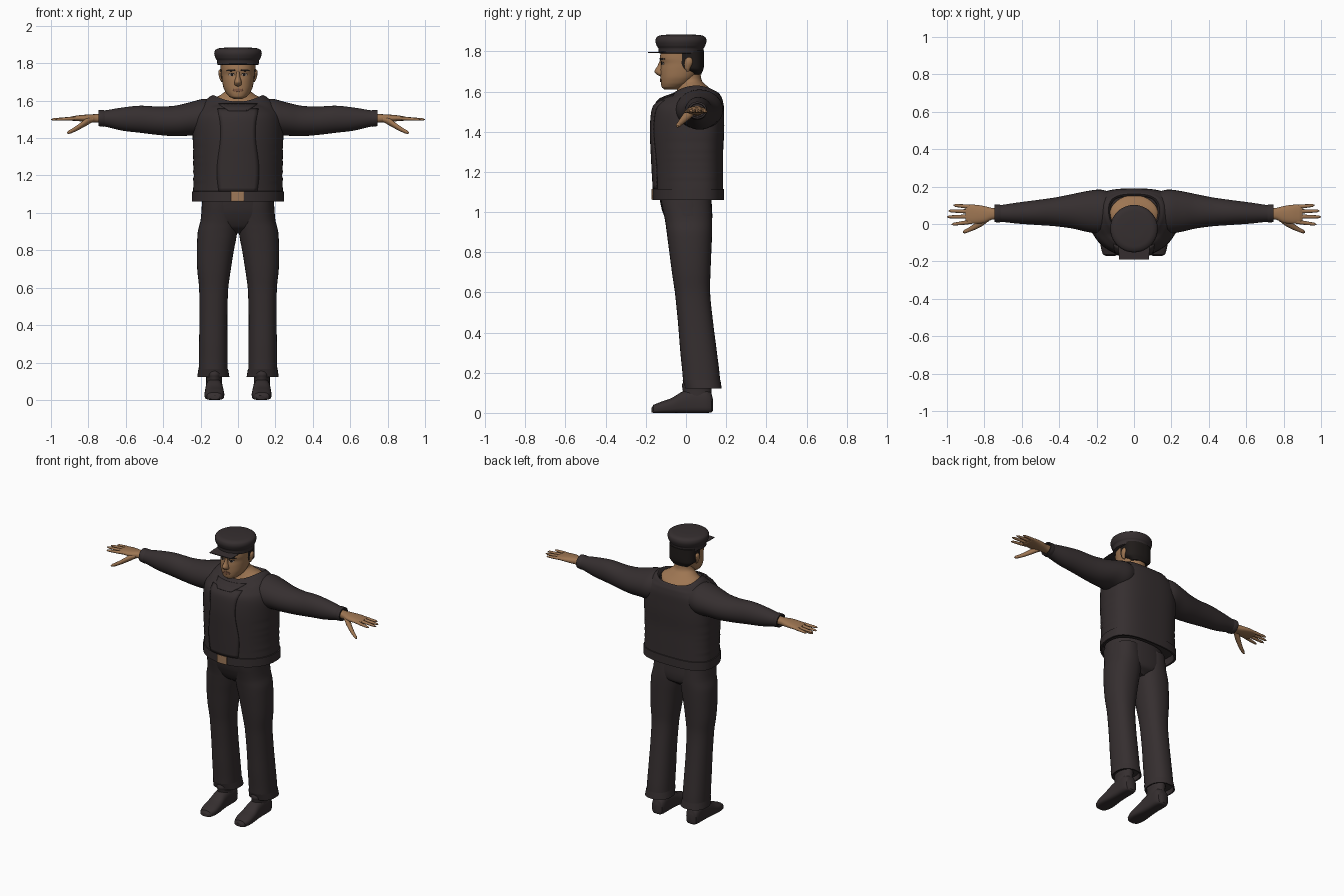
import bpy, bmesh, math

if "Cube" in bpy.data.objects:
    bpy.data.objects.remove(bpy.data.objects["Cube"], do_unlink=True)


def material(name, color):
    mat = bpy.data.materials.new(name)
    mat.use_nodes = True
    mat.diffuse_color = (*color, 1)
    mat.node_tree.nodes["Principled BSDF"].inputs["Base Color"].default_value = (*color, 1)
    return mat


CLOTH = material("dark cloth", (.036, .028, .029))
SKIN = material("skin", (.34, .18, .085))
HAIR = material("hair black", (.014, .011, .01))
LIPS = material("lips", (.22, .1, .055))
WHITE = material("eye white", (.4, .33, .28))
BUCKLE = material("buckle tan", (.34, .19, .1))


def finish(name, bm, mat, closed=True):
    if closed:
        bmesh.ops.recalc_face_normals(bm, faces=bm.faces)
    mesh = bpy.data.meshes.new(name)
    bm.to_mesh(mesh)
    bm.free()
    mesh.materials.append(mat)
    obj = bpy.data.objects.new(name, mesh)
    bpy.context.collection.objects.link(obj)
    return obj


def resample(rows, steps):
    """Smooth spline through the key rows."""
    out = []
    for i in range(len(rows) - 1):
        a, b, c, d = (rows[max(0, min(len(rows) - 1, i + k))] for k in (-1, 0, 1, 2))
        for s in range(steps):
            t = s / steps
            out.append([q + t * ((r - p) + t * ((2 * p - 5 * q + 4 * r - w) + t * (3 * (q - r) + w - p))) / 2
                        if t else q for p, q, r, w in zip(a, b, c, d)])
            if t:
                out[-1][0] = b[0] + t * (c[0] - b[0])
    return out + [list(rows[-1])]


def sym(rows):
    """Rows centred on x: height, half width, front, back."""
    return [(z, -w, w, f, b) for z, w, f, b in rows]


def loft(name, rows, mat, axis="z", steps=4, sides=24, mid=.5, exps=(2, 2), side=1, warp=None):
    """Skin over cross-sections given in centimetres: position, u range, v range."""
    bm = bmesh.new()
    rings = []
    for t, u0, u1, v0, v1 in resample(rows, steps):
        vm = v0 + (v1 - v0) * mid
        ring = []
        for k in range(sides):
            a = math.tau * k / sides
            c, s = math.cos(a), math.sin(a)
            e = 2 / exps[0 if s < 0 else 1]
            u = (u0 + u1) / 2 + (u1 - u0) / 2 * math.copysign(abs(c) ** e, c)
            v = vm + (v1 - vm if s > 0 else vm - v0) * math.copysign(abs(s) ** e, s)
            x, y, z = {"z": (u, v, t), "x": (t, u, v), "y": (u, t, v)}[axis]
            co = (x * .01, y * .01, z * .01)
            x, y, z = warp(*co) if warp else co
            ring.append(bm.verts.new((x * side, y, z)))
        rings.append(ring)
    for low, high in zip(rings, rings[1:]):
        for k in range(sides):
            n = (k + 1) % sides
            bm.faces.new((low[k], low[n], high[n], high[k]))
    bm.faces.new(rings[0])
    bm.faces.new(rings[-1])
    return finish(name, bm, mat)


def patch(name, rows, mat, z0, z1, edges, off, mid=.5, e=2, cols=10, steps=10, warp=None):
    """Thin plate lying on the front of a lofted body."""
    bm = bmesh.new()
    dense = resample(rows, 4)
    grid = []
    for j in range(steps + 1):
        t = j / steps
        z = z0 + (z1 - z0) * t
        a, b = next((p for p in zip(dense, dense[1:]) if p[1][0] >= z), dense[-2:])
        f = (z - a[0]) / (b[0] - a[0])
        _, _, w, front, back = (p + (q - p) * f for p, q in zip(a, b))
        vm = front + (back - front) * mid
        left, right = edges(t)
        line = []
        for i in range(cols + 1):
            x = left + (right - left) * i / cols
            y = vm - (vm - front) * max(0, 1 - abs(x / w) ** e) ** (1 / e) - off
            co = (x * .01, y * .01, z * .01)
            line.append(bm.verts.new(warp(*co) if warp else co))
        grid.append(line)
    for low, high in zip(grid, grid[1:]):
        for i in range(cols):
            bm.faces.new((low[i], low[i + 1], high[i + 1], high[i]))
    obj = finish(name, bm, mat, closed=False)
    solid = obj.modifiers.new("thickness", "SOLIDIFY")
    solid.thickness = off * .01
    return obj


def oval(center, half):
    def edges(t):
        w = half * math.sqrt(max(.02, 1 - (2 * t - 1) ** 2))
        return center - w, center + w
    return edges


# Jacket: neckline dips front and back, sides crease slightly
def drape(x, y, z):
    if z > 1.5:
        z -= .035 * (z - 1.5) / .13 * min(1, ((y - .05) / .11) ** 2)
    elif 1.13 < z < 1.36 and abs(x) > .18:
        x *= 1 + .012 * math.sin(z * 140)
    return x, y, z


TORSO = sym([(111, 24, -16, 18.5), (120, 23.8, -16.5, 18.5), (130, 24, -17, 18.5), (140, 24.2, -17.4, 19),
             (148, 24, -17, 19), (154, 22.5, -15.8, 18.8), (159, 19, -12.5, 18), (162, 15.5, -8, 16.8),
             (163, 13.6, -6, 16), (161, 12.8, -5, 15), (158, 12.5, -5, 15)])
loft("jacket_body", TORSO, CLOTH, steps=5, sides=56, mid=.6, exps=(2.1, 2.8), warp=drape)
patch("jacket_front_panel", TORSO[:7], CLOTH, 111.5, 158,
      lambda t: (-10.3 - math.sin(t * 7), 10.3 + math.sin(t * 7)), .6, mid=.6, e=2.1, steps=24, warp=drape)
patch("jacket_collar", TORSO[:8], CLOTH, 156.5, 161.5,
      lambda t: (-5 - 5.5 * t, 5 + 5.5 * t), .8, mid=.6, e=2.1, warp=drape)
BELT = sym([(111.8, 22, -15, 17.5), (111.5, 24.6, -16.6, 19), (106, 24.6, -16.6, 19),
            (106, 23.4, -15.6, 18), (110.5, 23, -15, 17.5)])
loft("jacket_waistband", BELT, CLOTH, steps=1, sides=56, mid=.6, exps=(2.1, 2.8))
patch("buckle", BELT[2:0:-1], BUCKLE, 106.2, 111.4, lambda t: (-3.7, 3.3), .7, mid=.6, e=2.1)

# Trousers
loft("trouser_seat", sym([(89, 4, -3, 8), (92, 14, -7.5, 12), (96, 19.3, -10, 13),
                          (101, 19.5, -12, 13), (109, 19, -13.5, 12.5)]), CLOTH, sides=40, exps=(2.4, 2.4))
for side, tag in ((1, "left"), (-1, "right")):
    loft(tag + "_trouser_leg", [(16, 5.5, 21, -1.5, 17), (30, 5.6, 20.8, -2.8, 15.4), (45, 5.7, 20.6, -4, 13.5),
         (60, 5.2, 20.8, -5.5, 12), (70, 3.8, 21.8, -7, 12.2), (80, 2.2, 22, -8.3, 12.6),
         (90, .4, 21.5, -9.6, 13), (96, .2, 20, -10.5, 13), (106, 1, 19, -12.5, 12.5)],
         CLOTH, exps=(2.3, 2.3), sides=32, side=side)
    loft(tag + "_trouser_hem", [(15, 6, 20, 0, 16), (16.5, 5.3, 21.2, -1.7, 17.1), (12.2, 4.6, 21.8, -.4, 17.8),
         (12.2, 5.5, 21, .4, 17), (15, 6, 20.5, .5, 16.5)], CLOTH, steps=1, exps=(2.3, 2.3), sides=32, side=side)

    # Shoes
    loft(tag + "_shoe", [(-17.2, 10, 15, .3, 2.5), (-16.3, 8.7, 16.6, 0, 4), (-12, 7.4, 17.8, 0, 5.7),
         (-7, 7.5, 17.8, 0, 7.5), (-2, 8, 17.4, 0, 10.5), (4, 8.2, 17.2, 0, 12), (10, 8.2, 17.2, 0, 12),
         (12.6, 9, 16.4, .2, 10), (13.4, 11, 14.5, 1, 7)], CLOTH, axis="y", exps=(4, 2.4), side=side)
    loft(tag + "_ankle", [(6, 8.4, 17, -1, 12.6), (12, 8.5, 17, -1.7, 12.6), (14, 8.2, 17.3, -2, 12.8),
                          (18, 9, 16.5, 0, 12.5)], CLOTH, side=side)

    # Sleeves with rolled cuff
    loft(tag + "_sleeve", [(12, -2, 17, 143, 160), (18, -5, 18.4, 141, 161), (25, -4.2, 17.6, 141.3, 159.3),
         (33, -2.4, 16, 141, 157.4), (42, -1.2, 14.2, 141.6, 156.8), (52, -.5, 12.8, 142.8, 157.3),
         (62, .2, 11.5, 144, 156.3), (73, 1.3, 10, 146.4, 154.6)], CLOTH, axis="x", sides=32, side=side)
    loft(tag + "_cuff", [(71, 1.3, 10, 146.4, 154.6), (72, .8, 10.5, 146, 155), (74.5, 1, 10.3, 146.4, 155),
         (74.5, 1.8, 9.6, 147.2, 154), (73, 2, 9.4, 147.4, 153.8)], CLOTH, axis="x", steps=1, side=side)

    # Hands
    loft(tag + "_palm", [(71, 2.6, 8.2, 148, 153), (76, 2.3, 8.6, 148.3, 152.8), (80, .6, 9.6, 148.5, 152.6),
         (85, .2, 10.3, 149, 152.2), (89, .6, 10.2, 149.3, 151.6), (90, 1.5, 9, 149.8, 151.2)],
         SKIN, axis="x", exps=(2.4, 2.4), side=side)
    for label, y, spread, tip in (("index", 1.2, -1.4, 97.5), ("middle", 4, -.2, 100),
                                  ("ring", 6.7, .3, 99.3), ("little", 9.1, .9, 96.5)):
        rows = []
        for t, r in ((0, 1.1), (.3, 1.1), (.6, .95), (.9, .75), (1, .25)):
            c = y + spread * t
            h = 150.5 - .6 * t
            rows.append((86.5 + (tip - 86.5) * t, c - r, c + r, h - r * .85, h + r * .85))
        loft(tag + "_" + label + "_finger", rows, SKIN, axis="x", steps=3, sides=12, side=side)
    loft(tag + "_thumb", [(77.5, 1.5, 5, 148.5, 151.5), (81, -1, 3.5, 146.6, 150.6), (84.5, -2.8, .8, 144.7, 148),
         (88, -4.2, -1.6, 143, 145.6), (90.5, -5, -3, 142.2, 144.1), (91.3, -4.7, -3.8, 142.4, 143.2)],
         SKIN, axis="x", sides=14, side=side)

# Neck, bare shoulders and undershirt tab
loft("neck", sym([(159, 13, -5.5, 15.5), (161.2, 12.6, -5, 15), (163, 9.5, -4.5, 11.5), (165.5, 6.6, -4, 8),
                  (170, 6.2, -4, 7.2), (176, 6, -3, 7)]), SKIN, sides=32, warp=drape)
bm = bmesh.new()
bmesh.ops.create_cone(bm, cap_ends=True, segments=3, radius1=.045, radius2=.04, depth=.02)
tab = finish("undershirt_tab", bm, CLOTH)
tab.location = (0, .12, 1.593)
tab.rotation_euler = (math.radians(-35), 0, 0)

# Head
HEAD = sym([(161, 2.4, -10.8, -4), (162, 4.6, -12, -2), (164, 6.4, -12.5, 2), (167, 7.8, -12.7, 5),
            (171, 8.5, -12.7, 7.4), (174, 8.8, -12.4, 8.2), (176.5, 9, -13, 8.4), (181, 9, -12.4, 8.4)])
face = {"mid": .55, "e": 2.3}
loft("head", HEAD, SKIN, sides=40, mid=.55, exps=(2.3, 2.2))
loft("nose", sym([(167.6, .8, -13, -10), (168.4, 1.9, -14.4, -10), (170, 1.9, -15.7, -10),
                  (172.5, 1.2, -14.3, -10), (176, .9, -12.9, -10)]), SKIN, sides=16)
patch("mouth", HEAD, LIPS, 164.7, 166.5, oval(0, 2.8), .35, **face)
loft("hair", sym([(168.5, 5.5, 3, 7.6), (170.5, 8, 0, 8.4), (171.6, 9, -2.5, 8.8), (174, 9.25, -3.8, 9),
                  (180.5, 9.3, -4.2, 9)]), HAIR, sides=40, exps=(5, 2.3))
for side, tag in ((1, "left"), (-1, "right")):
    patch(tag + "_eye", HEAD, WHITE, 173.2, 174.5, oval(3.5 * side, 1.5), .2, **face)
    patch(tag + "_pupil", HEAD, HAIR, 173.2, 174.5, oval(3.4 * side, .65), .3, **face)
    patch(tag + "_upper_lid", HEAD, HAIR, 174.4, 174.8, oval(3.5 * side, 1.7), .3, **face)
    patch(tag + "_brow", HEAD, HAIR, 175.7, 176.7, oval(3.8 * side, 2.5), .3, **face)
    loft(tag + "_ear", [(170, 8, 9, .4, 1.6), (171.3, 8, 9.7, -.6, 2), (174, 8.2, 10.4, -.8, 3.2),
                        (176, 8.2, 10.3, -.4, 3.2), (177, 8.5, 9.6, .6, 2.4)], SKIN, sides=14, side=side)

# Cap with flat peak
loft("cap", sym([(z, r, -2.5 - r, r - 2.5) for z, r in
                 ((179, 10.4), (179.2, 11), (181.6, 11.3), (182.6, 12), (185, 12.7), (187, 12.2),
                  (188, 10.3), (188.4, 6), (188.5, 1))]), CLOTH, sides=40)
loft("cap_peak", [(-19, -8, 8, 179.1, 179.6), (-14, -8.3, 8.3, 179.3, 179.8), (-8, -8, 8, 179.4, 180)],
     CLOTH, axis="y", steps=1, exps=(8, 8))

# Smooth shading that keeps edges crisp
bpy.ops.object.select_all(action="DESELECT")
for obj in bpy.context.collection.objects:
    if obj.type == "MESH":
        obj.select_set(True)
        bpy.context.view_layer.objects.active = obj
bpy.ops.object.shade_smooth_by_angle(angle=math.radians(40))
